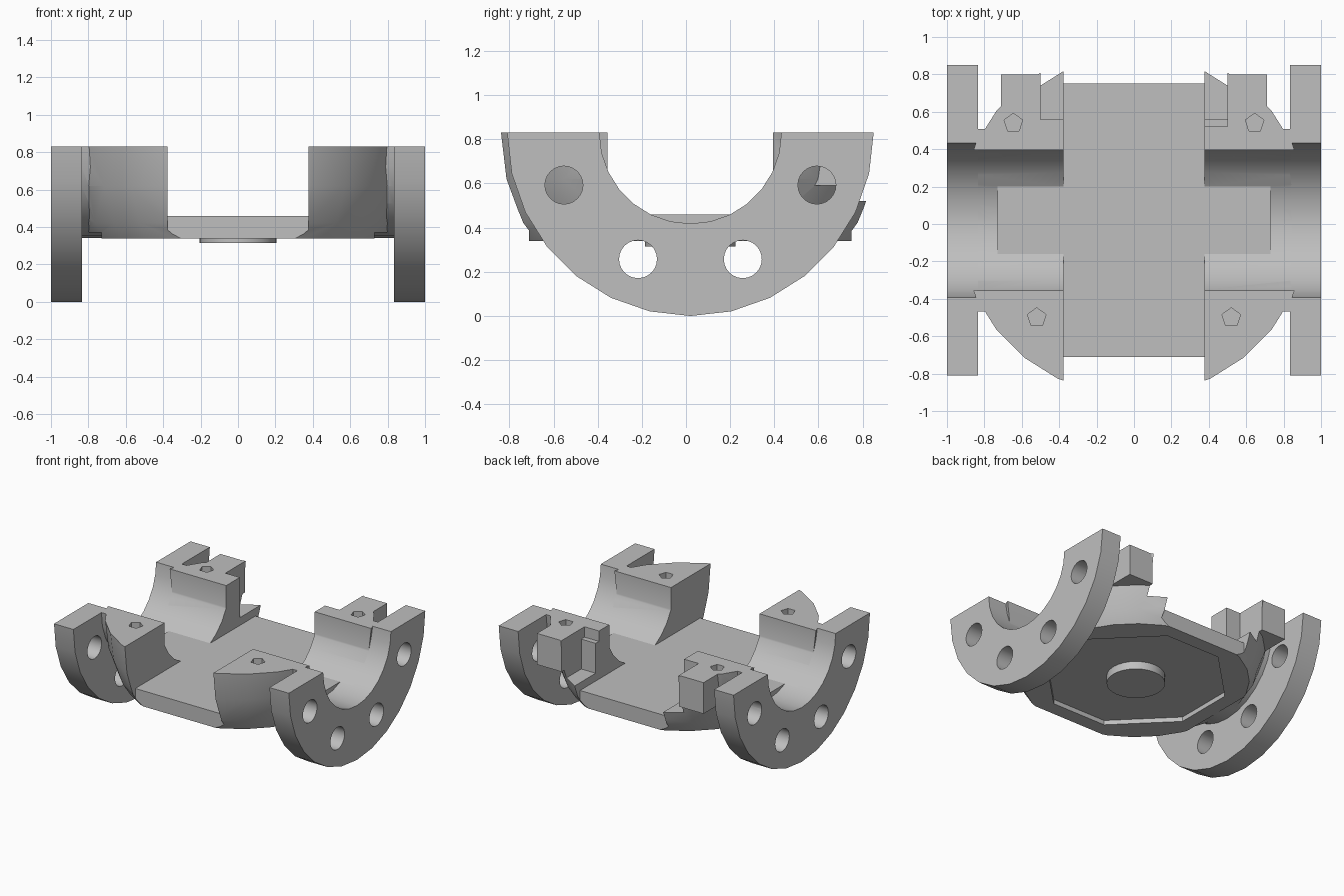
import bpy, bmesh, math
from mathutils import Matrix, Vector

cube = bpy.data.objects.get("Cube")
if cube:
    bpy.data.objects.remove(cube, do_unlink=True)

CY, TOP = 0.02, 0.83      # bore axis position
SIDES = 28
BORE = 0.412
FLOOR = 0.46

metal = bpy.data.materials.new("light_grey_metal")
metal.use_nodes = True
grey = (0.52, 0.52, 0.52, 1)
metal.diffuse_color = grey
metal.node_tree.nodes["Principled BSDF"].inputs["Base Color"].default_value = grey


def finish(bm, name):
    bmesh.ops.recalc_face_normals(bm, faces=bm.faces)
    mesh = bpy.data.meshes.new(name)
    bm.to_mesh(mesh)
    bm.free()
    mesh.materials.append(metal)
    ob = bpy.data.objects.new(name, mesh)
    bpy.context.collection.objects.link(ob)
    return ob


def box(name, x0, x1, y0, y1, z0, z1):
    bm = bmesh.new()
    size = Matrix.Diagonal((x1 - x0, y1 - y0, z1 - z0, 1))
    place = Matrix.Translation(((x0 + x1) / 2, (y0 + y1) / 2, (z0 + z1) / 2))
    bmesh.ops.create_cube(bm, size=1, matrix=place @ size)
    return finish(bm, name)


def cylinder(name, center, radius, depth, sides=SIDES, axis="X"):
    bm = bmesh.new()
    turn = Matrix.Rotation(math.pi / 2, 4, "Y") if axis == "X" else Matrix()
    bmesh.ops.create_cone(bm, cap_ends=True, segments=sides, radius1=radius,
                          radius2=radius, depth=depth,
                          matrix=Matrix.Translation(center) @ turn)
    return finish(bm, name)


def combine(target, tool, operation="DIFFERENCE"):
    """Apply one boolean and discard the tool."""
    tool.hide_render = True
    mod = target.modifiers.new("combine", "BOOLEAN")
    mod.operation, mod.object, mod.solver = operation, tool, "EXACT"
    graph = bpy.context.evaluated_depsgraph_get()
    graph.update()
    mesh = bpy.data.meshes.new_from_object(target.evaluated_get(graph))
    target.modifiers.clear()
    target.data = mesh
    bpy.data.objects.remove(tool, do_unlink=True)


def smooth(ob):
    bpy.ops.object.select_all(action="DESELECT")
    ob.select_set(True)
    bpy.context.view_layer.objects.active = ob
    bpy.ops.object.shade_smooth_by_angle(angle=math.radians(25))


# Rounded body with a flat underside
bm = bmesh.new()
bmesh.ops.create_uvsphere(bm, u_segments=SIDES, v_segments=14, radius=0.94,
                          matrix=Matrix.Translation((0, CY, TOP)))
body = finish(bm, "valve_body")
combine(body, box("under", -2, 2, -2, 2, -1, 0.34))

# Square off the base and the central slab
for s in (-1, 1):
    x0, x1 = sorted((s * 0.73, s * 2))
    combine(body, box("base_side", x0, x1, -2, 2, 0, 0.37))
    y0, y1 = sorted((CY + s * 0.73, CY + s * 2))
    combine(body, box("slab_end", -0.377, 0.377, y0, y1, 0, 2))

# Pipe neck running between the flanges
combine(body, cylinder("neck", (0, CY, TOP), 0.489, 1.67), "UNION")

# Rear corner notches and bolt blocks
for s in (-1, 1):
    x0, x1 = sorted((s * 0.3, s * 0.5))
    combine(body, box("rear_notch", x0, x1, 0.56, 1.2, 0.52, 2))
    x0, x1 = sorted((s * 0.5, s * 0.71))
    combine(body, box("bolt_block", x0, x1, 0.48, 0.8, 0.59, 0.95), "UNION")
combine(body, box("left_groove", 0.3, 0.5, 0.52, 0.57, 0.75, 2))

# Open top and central gap
combine(body, box("open_top", -2, 2, -2, 2, TOP, 3))
combine(body, box("gap", -0.377, 0.377, -2, 2, FLOOR, 3))

# Bore with straight upper walls and a flat floor
bore = cylinder("bore", (0, CY, TOP), BORE, 2.4)
combine(bore, box("walls", -1.5, 1.5, CY - 0.375, CY + 0.375, -1, 2), "INTERSECT")
combine(bore, box("floor", -0.73, 0.73, -1, 1, 0, FLOOR))
combine(body, bore)

# Five-sided bolt sockets
for x, y in ((0.52, -0.5), (0.645, 0.54)):
    for s in (-1, 1):
        combine(body, cylinder("socket", (s * x, y, TOP), 0.052, 0.4, 5, "Z"))

# Eight-sided recess in the underside
recess = box("recess", -0.62, 0.62, CY - 0.62, CY + 0.62, 0.2, 0.375)
bm = bmesh.new()
bm.from_mesh(recess.data)
upright = [e for e in bm.edges
           if abs(e.verts[0].co.z - e.verts[1].co.z) > 0.1]
bmesh.ops.bevel(bm, geom=upright, offset=0.39, segments=1, affect="EDGES")
bm.to_mesh(recess.data)
bm.free()
combine(body, recess)
smooth(body)

# Round boss under the base
smooth(cylinder("bottom_boss", (0, CY, 0.35), 0.205, 0.07, SIDES, "Z"))

# Half-round end flanges with four bolt holes each
for side, s in (("left", 1), ("right", -1)):
    x = s * 0.9175
    flange = cylinder(side + "_flange", (x, CY, TOP), 0.83, 0.165)
    combine(flange, cylinder("bore", (x, CY, TOP), BORE, 0.5))
    combine(flange, box("top", -2, 2, -2, 2, TOP, 3))
    for k in range(4):
        a = math.radians(22.5 + 45 * k)
        spot = (x, CY + 0.62 * math.cos(a), TOP - 0.62 * math.sin(a))
        combine(flange, cylinder("hole", spot, 0.086, 0.5, 24))
    smooth(flange)
